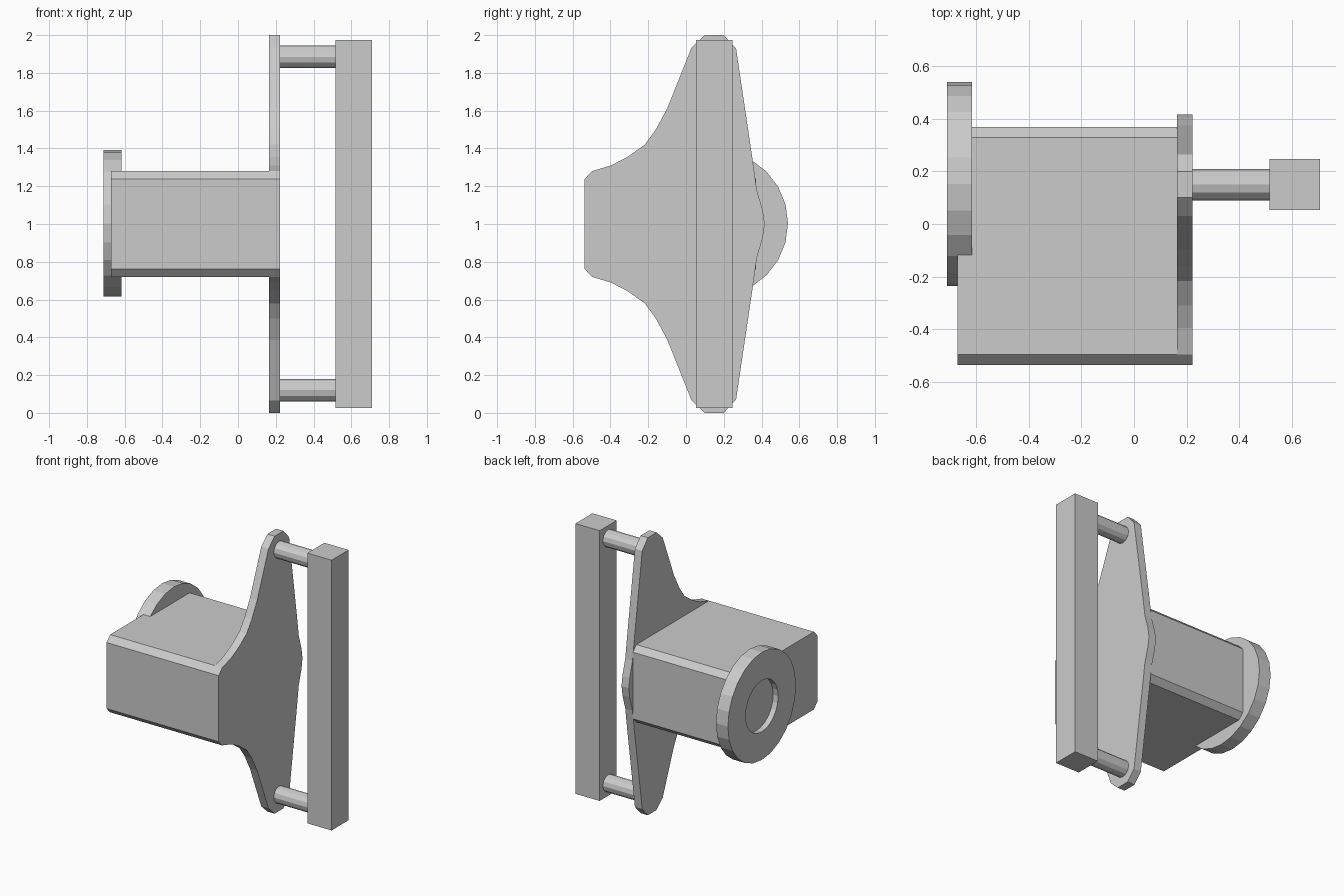
import bpy, bmesh, math

if "Cube" in bpy.data.objects:
    bpy.data.objects.remove(bpy.data.objects["Cube"])


def prism(name, profiles, x0, x1):
    """Extrude a (y, z) outline along x; a second outline of equal count makes a hole."""
    bm = bmesh.new()
    rings = [[[bm.verts.new((x, y, z)) for y, z in p] for x in (x0, x1)] for p in profiles]
    n = len(profiles[0])
    for a, b in rings:
        for i in range(n):
            j = (i + 1) % n
            bm.faces.new((a[i], a[j], b[j], b[i]))
    for end in (0, 1):
        if len(rings) == 1:
            bm.faces.new(rings[0][end])
        else:
            o, h = rings[0][end], rings[1][end]
            for i in range(n):
                j = (i + 1) % n
                bm.faces.new((o[i], o[j], h[j], h[i]))
    bmesh.ops.recalc_face_normals(bm, faces=bm.faces)
    mesh = bpy.data.meshes.new(name)
    bm.to_mesh(mesh)
    bm.free()
    obj = bpy.data.objects.new(name, mesh)
    bpy.context.collection.objects.link(obj)
    return obj


def circle(y, z, r, n):
    return [(y + r * math.cos(2 * math.pi * i / n), z + r * math.sin(2 * math.pi * i / n))
            for i in range(n)]


def mirrored(upper):
    """Close an upper-half outline by mirroring it about z = 1."""
    return upper + [(y, 2 - z) for y, z in reversed(upper) if abs(z - 1) > 1e-5]


# Chamfered housing block
prism("housing", [mirrored([(-0.537, 1.238), (-0.497, 1.28), (0.33, 1.28), (0.37, 1.24)])],
      -0.672, 0.166)

# Flared mounting plate
prism("mounting_plate", [mirrored([
    (-0.537, 1.238), (-0.497, 1.28), (-0.397, 1.31), (-0.31, 1.355), (-0.218, 1.42),
    (-0.16, 1.5), (-0.098, 1.615), (0.03, 1.935), (0.10, 2.0), (0.20, 2.0),
    (0.265, 1.93), (0.354, 1.33), (0.375, 1.18), (0.407, 1.07), (0.417, 1.0)])],
    0.164, 0.222)

# Ring collar on the end of the housing
prism("end_ring", [circle(0.152, 1.003, 0.388, 24), circle(0.152, 1.003, 0.185, 24)],
      -0.712, -0.617)

# Handle posts and square grip bar
for label, z in (("upper", 1.885), ("lower", 0.12)):
    prism(label + "_handle_post", [circle(0.15, z, 0.06, 12)], 0.215, 0.52)
prism("handle_bar", [[(0.053, 0.027), (0.247, 0.027), (0.247, 1.975), (0.053, 1.975)]],
      0.516, 0.709)
